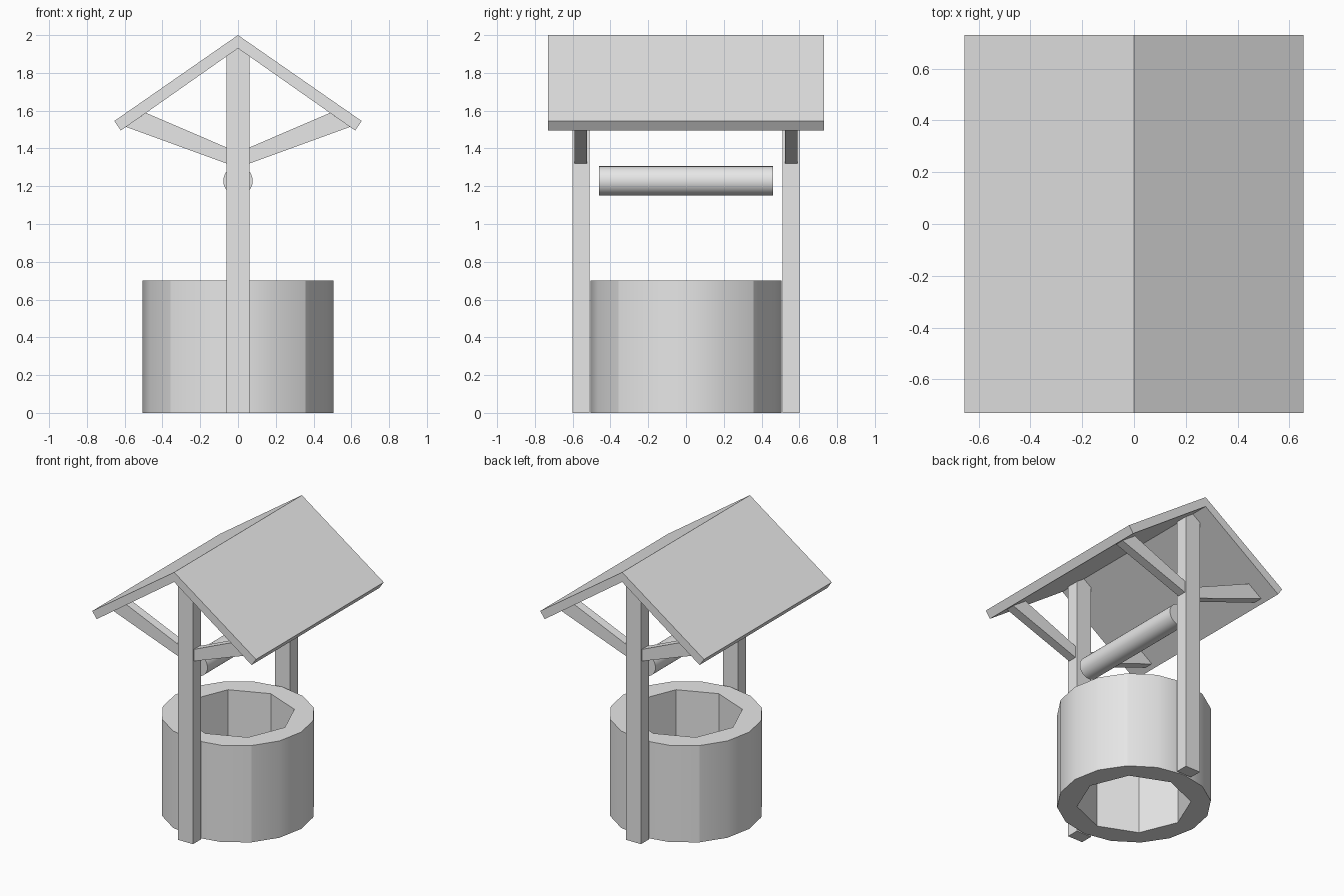
import bpy, bmesh
from math import sin, cos, pi

cube = bpy.data.objects.get("Cube")
if cube:
    bpy.data.objects.remove(cube, do_unlink=True)

grey = bpy.data.materials.new("plain_grey")
grey.use_nodes = True
grey.diffuse_color = (0.8, 0.8, 0.8, 1)
grey.node_tree.nodes["Principled BSDF"].inputs["Base Color"].default_value = (0.8, 0.8, 0.8, 1)


def finish(name, bm):
    bmesh.ops.recalc_face_normals(bm, faces=bm.faces[:])
    mesh = bpy.data.meshes.new(name)
    bm.to_mesh(mesh)
    bm.free()
    mesh.materials.append(grey)
    obj = bpy.data.objects.new(name, mesh)
    bpy.context.collection.objects.link(obj)
    return obj


def extrude_y(name, profile, y0, y1):
    """Solid made by sweeping an x-z profile from y0 to y1."""
    bm = bmesh.new()
    face = bm.faces.new([bm.verts.new((x, y0, z)) for x, z in profile])
    swept = bmesh.ops.extrude_face_region(bm, geom=[face])["geom"]
    verts = [v for v in swept if isinstance(v, bmesh.types.BMVert)]
    bmesh.ops.translate(bm, verts=verts, vec=(0, y1 - y0, 0))
    return finish(name, bm)


def ring(bm, sides, radius, z):
    angles = [2 * pi * i / sides for i in range(sides)]
    return [bm.verts.new((radius * cos(a), radius * sin(a), z)) for a in angles]


# Well wall: round outside, octagonal shaft inside
OUT, INN, HEIGHT = 16, 8, 0.7
bm = bmesh.new()
out_low, out_top = ring(bm, OUT, 0.505, 0), ring(bm, OUT, 0.505, HEIGHT)
in_low, in_top = ring(bm, INN, 0.375, 0), ring(bm, INN, 0.375, HEIGHT)
for i in range(OUT):
    j = (i + 1) % OUT
    bm.faces.new((out_low[i], out_low[j], out_top[j], out_top[i])).smooth = True
    if i % 4 == 2:
        bm.edges.get((out_low[i], out_top[i])).smooth = False
for i in range(INN):
    j = (i + 1) % INN
    bm.faces.new((in_low[j], in_low[i], in_top[i], in_top[j]))
    for outer, inner in ((out_low, in_low), (out_top, in_top)):
        bm.faces.new((outer[2 * i], outer[2 * i + 1], outer[2 * j], inner[j], inner[i]))
for loop in (out_low, out_top):
    for i in range(OUT):
        bm.edges.get((loop[i], loop[(i + 1) % OUT])).smooth = False
finish("well_wall", bm)

# Gabled roof
extrude_y("roof", [(0, 2), (0.655, 1.545), (0.62, 1.495), (0, 1.93),
                   (-0.62, 1.495), (-0.655, 1.545)], -0.73, 0.73)

# Posts and slanted braces at both ends
post = [(-0.06, 0), (0.06, 0), (0.06, 1.888), (0, 1.93), (-0.06, 1.888)]
brace = [(0.06, 1.32), (0.593, 1.514), (0.487, 1.588), (0.06, 1.405)]
for end, s in (("front", -1), ("back", 1)):
    extrude_y(end + "_post", post, s * 0.51, s * 0.60)
    for side, m in (("left", 1), ("right", -1)):
        extrude_y(f"{end}_{side}_brace", [(m * x, z) for x, z in brace], s * 0.525, s * 0.59)

# Rope roller
bpy.ops.mesh.primitive_cylinder_add(vertices=32, radius=0.078, depth=0.92,
                                    location=(0, 0, 1.228), rotation=(pi / 2, 0, 0))
roller = bpy.context.object
roller.name = "roller"
roller.data.materials.append(grey)
bpy.ops.object.shade_smooth_by_angle()
